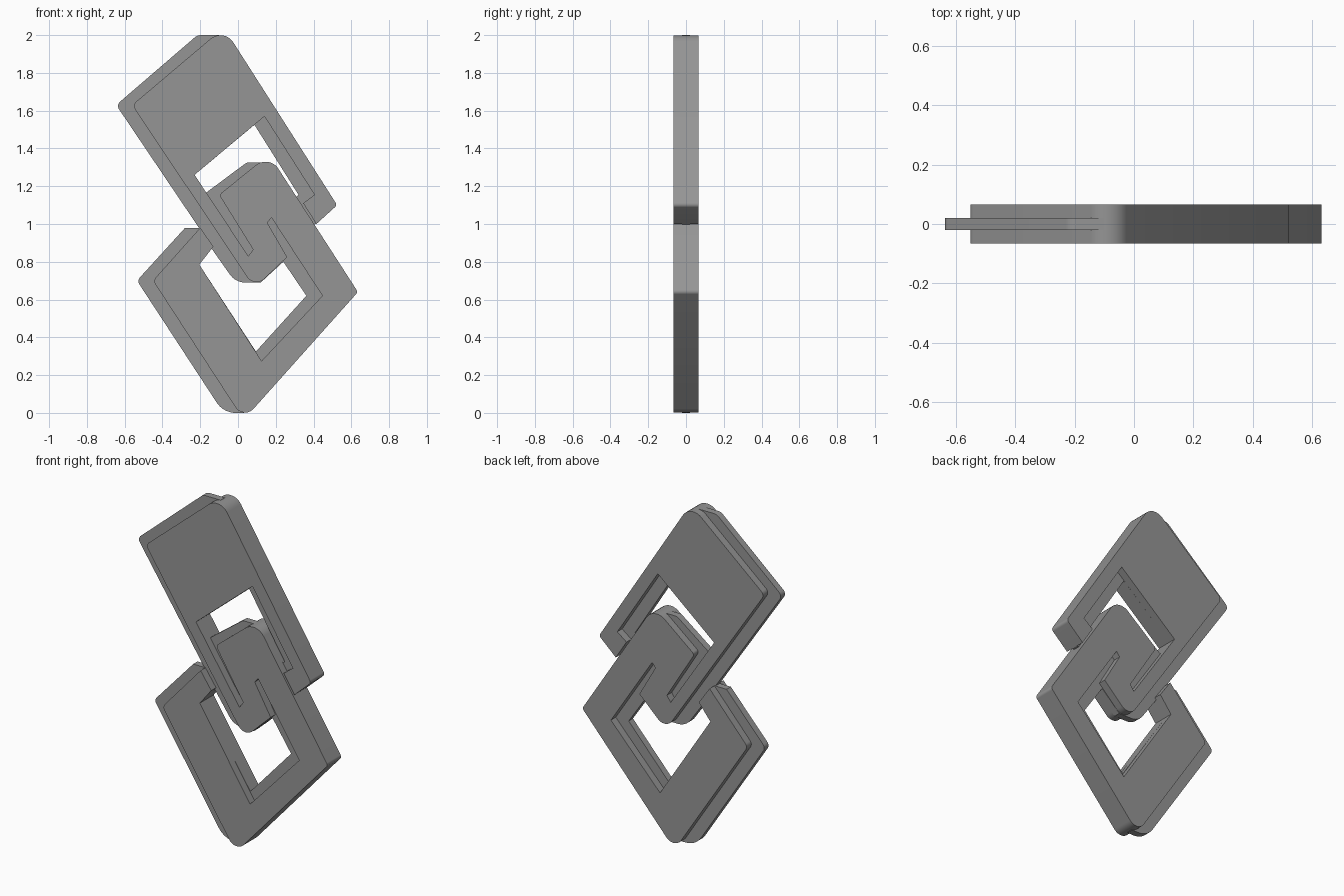
import bpy
import bmesh
from math import radians, tan
from mathutils import Vector, Matrix

cube = bpy.data.objects.get("Cube")
if cube:
    bpy.data.objects.remove(cube, do_unlink=True)

THICK = 0.065   # half depth of the main links
THIN = 0.02     # half depth of the recessed rim

grey = bpy.data.materials.new("plain grey")
grey.use_nodes = True
colour = (0.3, 0.3, 0.3, 1)
grey.diffuse_color = colour
grey.node_tree.nodes["Principled BSDF"].inputs["Base Color"].default_value = colour


def rounded(points, steps=8):
    """Turn (x, z, radius) corners into an outline with filleted corners."""
    corners = [(Vector(p[:2]), p[2] if len(p) > 2 else 0) for p in points]
    outline = []
    for i, (corner, radius) in enumerate(corners):
        if not radius:
            outline.append(corner)
            continue
        before = (corners[i - 1][0] - corner).normalized()
        after = (corners[(i + 1) % len(corners)][0] - corner).normalized()
        half = before.angle(after) / 2
        reach = radius / tan(half)
        start, end = corner + before * reach, corner + after * reach
        centre = corner + (before + after).normalized() * (corner - start).length / max(1e-6, before.dot((before + after).normalized()))
        # exact fillet centre lies on the bisector
        for k in range(steps + 1):
            ray = (start - centre).lerp(end - centre, k / steps)
            outline.append(centre + ray.normalized() * (start - centre).length)
    return outline


def plate(name, outlines, half_depth):
    """Extrude filled outlines (first outer, then holes) along y."""
    curve = bpy.data.curves.new(name, 'CURVE')
    curve.dimensions = '2D'
    curve.fill_mode = 'BOTH'
    curve.extrude = half_depth
    for outline in outlines:
        points = rounded(outline)
        spline = curve.splines.new('POLY')
        spline.points.add(len(points) - 1)
        for target, p in zip(spline.points, points):
            target.co = (p.x, p.y, 0, 1)
        spline.use_cyclic_u = True
    helper = bpy.data.objects.new(name + " curve", curve)
    bpy.context.collection.objects.link(helper)
    bpy.context.view_layer.update()
    graph = bpy.context.evaluated_depsgraph_get()
    mesh = bpy.data.meshes.new_from_object(helper.evaluated_get(graph))
    bpy.data.objects.remove(helper, do_unlink=True)

    # weld the caps to the walls and stand the plate upright
    bm = bmesh.new()
    bm.from_mesh(mesh)
    bmesh.ops.remove_doubles(bm, verts=bm.verts, dist=1e-5)
    bmesh.ops.recalc_face_normals(bm, faces=bm.faces)
    bm.transform(Matrix.Rotation(radians(90), 4, 'X'))
    bm.to_mesh(mesh)
    bm.free()
    mesh.name = name
    mesh.materials.clear()
    mesh.materials.append(grey)
    obj = bpy.data.objects.new(name, mesh)
    bpy.context.collection.objects.link(obj)
    bpy.ops.object.select_all(action='DESELECT')
    obj.select_set(True)
    bpy.context.view_layer.objects.active = obj
    bpy.ops.object.shade_smooth_by_angle(angle=radians(30))
    return obj


# Two hooked links joined in the middle, as one continuous band
upper_link = [(-.56, 1.63, .03), (-.075, 2.04, .08), (.525, 1.1, .02),
              (.415, 1), (.345, 1.11), (.405, 1.155), (.14, 1.57),
              (-.23, 1.26), (.055, .83), (.08, .865)]
lower_link = [(-.1, 1.155, .02), (.165, 1.368, .08), (.635, .64, .02),
              (.03, -.037, .06), (-.45, .7, .03), (-.2, .98), (-.13, .88),
              (-.205, .785), (.125, .275), (.447, .62), (.177, 1.034),
              (.155, 1.007), (.26, .825)]
inner_end = [(.087, .66, .06)]
plate("interlocked_links", [upper_link + lower_link + inner_end], THICK)

# Thin rim showing beyond the left edges of the links
rim = [(-.645, 1.63, .03), (-.215, 2, .05), (-.1, 2), (-.06, 1.95),
       (.5, 1.1), (.415, 1), (.39, .995), (.61, .64), (.06, .03),
       (.03, 0), (-.077, 0, .12), (-.535, .7, .03), (-.28, .98), (-.207, .98)]
upper_opening = [(-.23, 1.26), (.087, 1.525), (.32, 1.155), (.31, 1.145),
                 (.21, 1.26), (.15, 1.32), (.12, 1.325), (.045, 1.325, .03),
                 (-.17, 1.165)]
lower_opening = [(-.205, .785), (-.14, .87), (-.013, .69, .1), (.12, .69),
                 (.24, .8), (.362, .62), (.095, .325)]
plate("recessed_rim", [rim, upper_opening, lower_opening], THIN)
